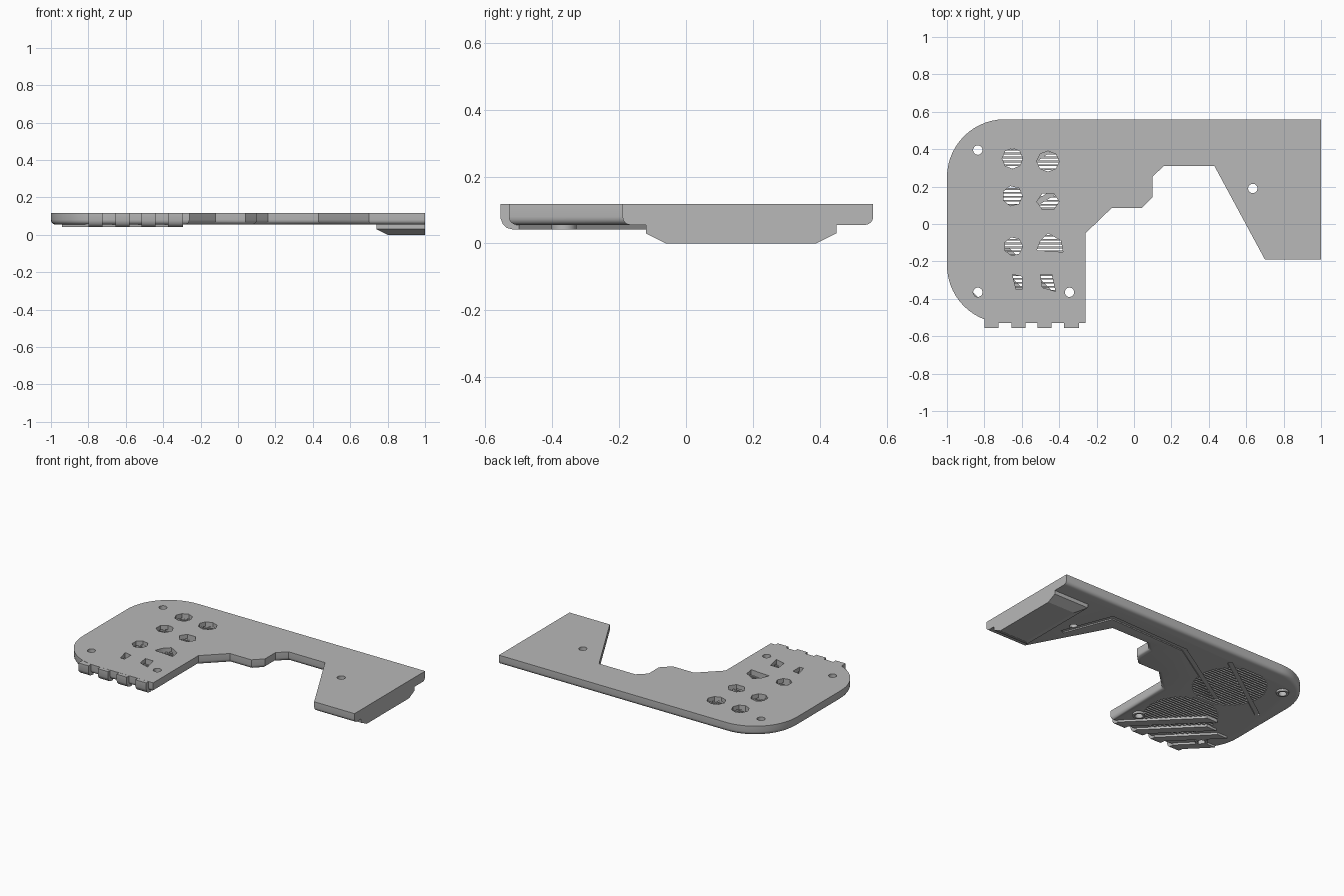
import bpy, bmesh, math
from mathutils import Vector

if "Cube" in bpy.data.objects:
    bpy.data.objects.remove(bpy.data.objects["Cube"])

grey = bpy.data.materials.new("plain grey")
grey.use_nodes = True
grey.diffuse_color = (0.48, 0.48, 0.48, 1)
grey.node_tree.nodes["Principled BSDF"].inputs["Base Color"].default_value = (0.48, 0.48, 0.48, 1)

TOP, UNDER, RIB = 0.118, 0.055, 0.041


def add_prism(bm, points, z0, z1):
    """Extrude a flat outline between two heights."""
    base = bm.faces.new([bm.verts.new((x, y, z0)) for x, y in points])
    up = bmesh.ops.extrude_face_region(bm, geom=[base])["geom"]
    bmesh.ops.translate(bm, verts=[v for v in up if isinstance(v, bmesh.types.BMVert)],
                        vec=(0, 0, z1 - z0))


def finish(name, bm):
    bmesh.ops.recalc_face_normals(bm, faces=bm.faces)
    mesh = bpy.data.meshes.new(name)
    bm.to_mesh(mesh)
    bm.free()
    ob = bpy.data.objects.new(name, mesh)
    bpy.context.collection.objects.link(ob)
    mesh.materials.append(grey)
    return ob


def prisms(name, outlines, z0, z1):
    bm = bmesh.new()
    for points in outlines:
        add_prism(bm, points, z0, z1)
    return finish(name, bm)


def ring(cx, cy, rx, ry=None, n=32, start=0.0, sweep=math.tau):
    ry = ry or rx
    return [(cx + rx * math.cos(start + sweep * i / n), cy + ry * math.sin(start + sweep * i / n))
            for i in range(n)]


def activate(ob):
    bpy.ops.object.select_all(action='DESELECT')
    ob.select_set(True)
    bpy.context.view_layer.objects.active = ob


def cut(ob, cutter):
    mod = ob.modifiers.new("cut", 'BOOLEAN')
    mod.operation, mod.solver, mod.object = 'DIFFERENCE', 'EXACT', cutter
    activate(ob)
    bpy.ops.object.modifier_apply(modifier=mod.name)


def strip(a, b, width):
    """Rectangle around the line from a to b."""
    a, b = Vector(a), Vector(b)
    d = (b - a).normalized()
    n = Vector((-d.y, d.x)) * width / 2
    a, b = a - d * width / 2, b + d * width / 2
    return [tuple(p) for p in (a + n, b + n, b - n, a - n)]


# Main plate, rounded along the lower edge except at the straight right end
outline = [(1, 0.56)]
outline += ring(-0.69, 0.25, 0.31, n=14, start=math.pi / 2, sweep=math.pi / 2) + [(-1, 0.25)]
outline += ring(-0.69, -0.22, 0.31, n=14, start=math.pi, sweep=math.pi / 2) + [(-0.69, -0.53)]
outline += [(-0.26, -0.53), (-0.26, -0.05), (-0.12, 0.085), (0.04, 0.085), (0.1, 0.145),
            (0.1, 0.255), (0.16, 0.31), (0.43, 0.31), (0.7, -0.19), (1, -0.19)]
bm = bmesh.new()
add_prism(bm, outline, UNDER, TOP)
rim = [e for e in bm.edges if all(v.co.z < UNDER + 0.001 for v in e.verts)
       and not all(v.co.x > 0.999 for v in e.verts)]
bmesh.ops.bevel(bm, geom=rim, offset=0.025, segments=4, profile=0.5, affect='EDGES', clamp_overlap=True)
plate = finish("main_plate", bm)

# Round ventilation grilles: slots cut into the underside
slots = []
for cx, cy in ((-0.55, 0.24), (-0.55, -0.22)):
    r = 0.225
    for i in range(-10, 11):
        y = i * 0.021
        half = math.sqrt(r * r - y * y)
        slots.append([(cx - half, cy + y - 0.006), (cx + half, cy + y - 0.006),
                      (cx + half, cy + y + 0.006), (cx - half, cy + y + 0.006)])
slot_cutter = prisms("slot_cutter", slots, 0, 0.09)

# Shallow top openings which meet the slots
vents = [ring(-0.65, 0.35, 0.055, n=8), ring(-0.46, 0.335, 0.06, 0.055, n=8),
         ring(-0.65, 0.15, 0.054, n=7), ring(-0.46, 0.12, 0.06, 0.05, n=6),
         ring(-0.645, -0.12, 0.05, n=7),
         [(-0.52, -0.14), (-0.38, -0.15), (-0.39, -0.09), (-0.46, -0.05), (-0.5, -0.09)],
         [(-0.65, -0.27), (-0.6, -0.28), (-0.6, -0.35), (-0.63, -0.35)],
         [(-0.5, -0.27), (-0.44, -0.27), (-0.42, -0.36), (-0.49, -0.34)]]
vent_cutter = prisms("vent_cutter", vents, 0.082, 0.2)

# Wiring channels on the underside
paths = [[(0.64, 0.11), (0.52, 0.42), (-0.06, 0.4), (-0.58, 0.075)],
         [(-0.38, 0.45), (-0.89, 0.09)]]
channels = [strip(a, b, 0.03) for p in paths for a, b in zip(p, p[1:])]

# Screw holes
holes = [(-0.835, 0.395), (-0.835, -0.365), (-0.345, -0.365), (0.635, 0.19)]
hole_cutter = prisms("hole_cutter", [ring(x, y, 0.025) for x, y in holes], -0.1, 0.3)

cutters = [slot_cutter, vent_cutter, hole_cutter]
for c in cutters[:2]:
    cut(plate, c)
for i, points in enumerate(channels):
    c = prisms("channel_cutter", [points], 0, 0.063)
    cut(plate, c)
    cutters.append(c)
cut(plate, hole_cutter)

# Flat channel floors bridging the grilles
bars = prisms("channel_floors", [strip((-0.3, 0.25), (-0.58, 0.075), 0.03),
                                 strip((-0.4, 0.436), (-0.78, 0.168), 0.03)], 0.063, 0.075)

# Screw bosses under the wide end
bosses = prisms("screw_bosses", [ring(x, y, 0.038) for x, y in holes[:3]], RIB, 0.06)
cut(bosses, hole_cutter)

# Front tabs with diagonal ribs running back under the plate
tabs = [(-0.8, -0.725, 0.14), (-0.655, -0.58, 0.27), (-0.515, -0.44, 0.3), (-0.375, -0.295, 0.38)]
side = [(-0.5, TOP - 0.0005), (-0.555, TOP - 0.0005), (-0.555, 0.075), (-0.548, 0.058),
        (-0.536, 0.046), (-0.515, RIB), (-0.5, RIB)]
bm = bmesh.new()
for x0, x1, _ in tabs:
    face = bm.faces.new([bm.verts.new((x0, y, z)) for y, z in side])
    ext = bmesh.ops.extrude_face_region(bm, geom=[face])["geom"]
    bmesh.ops.translate(bm, verts=[v for v in ext if isinstance(v, bmesh.types.BMVert)],
                        vec=(x1 - x0, 0, 0))
front_tabs = finish("front_tabs", bm)
ribs = prisms("diagonal_ribs", [[(x0, -0.5), (x1, -0.5), (x1 - d, d - 0.5), (x0 - d, d - 0.5)]
                                for x0, x1, d in tabs], RIB, 0.06)

# Connector block under the right end, chamfered towards the floor
bm = bmesh.new()
add_prism(bm, [(0.74, -0.12), (1, -0.12), (1, 0.45), (0.74, 0.45)], 0.03, 0.06)
add_prism(bm, [(0.74, -0.12), (1, -0.12), (1, 0.45), (0.74, 0.45)], 0, 0.03)
for v in bm.verts:
    if v.co.z < 0.001:
        v.co.y += 0.06 if v.co.y < 0 else -0.06
        if v.co.x < 0.9:
            v.co.x += 0.06
bmesh.ops.remove_doubles(bm, verts=bm.verts, dist=0.0001)
inner = [f for f in bm.faces if all(abs(v.co.z - 0.03) < 0.001 for v in f.verts)]
bmesh.ops.delete(bm, geom=inner, context='FACES_ONLY')
block = finish("connector_block", bm)

for c in cutters:
    bpy.data.objects.remove(c)
for ob in (plate, bosses, front_tabs):
    activate(ob)
    bpy.ops.object.shade_smooth_by_angle(angle=math.radians(35))
